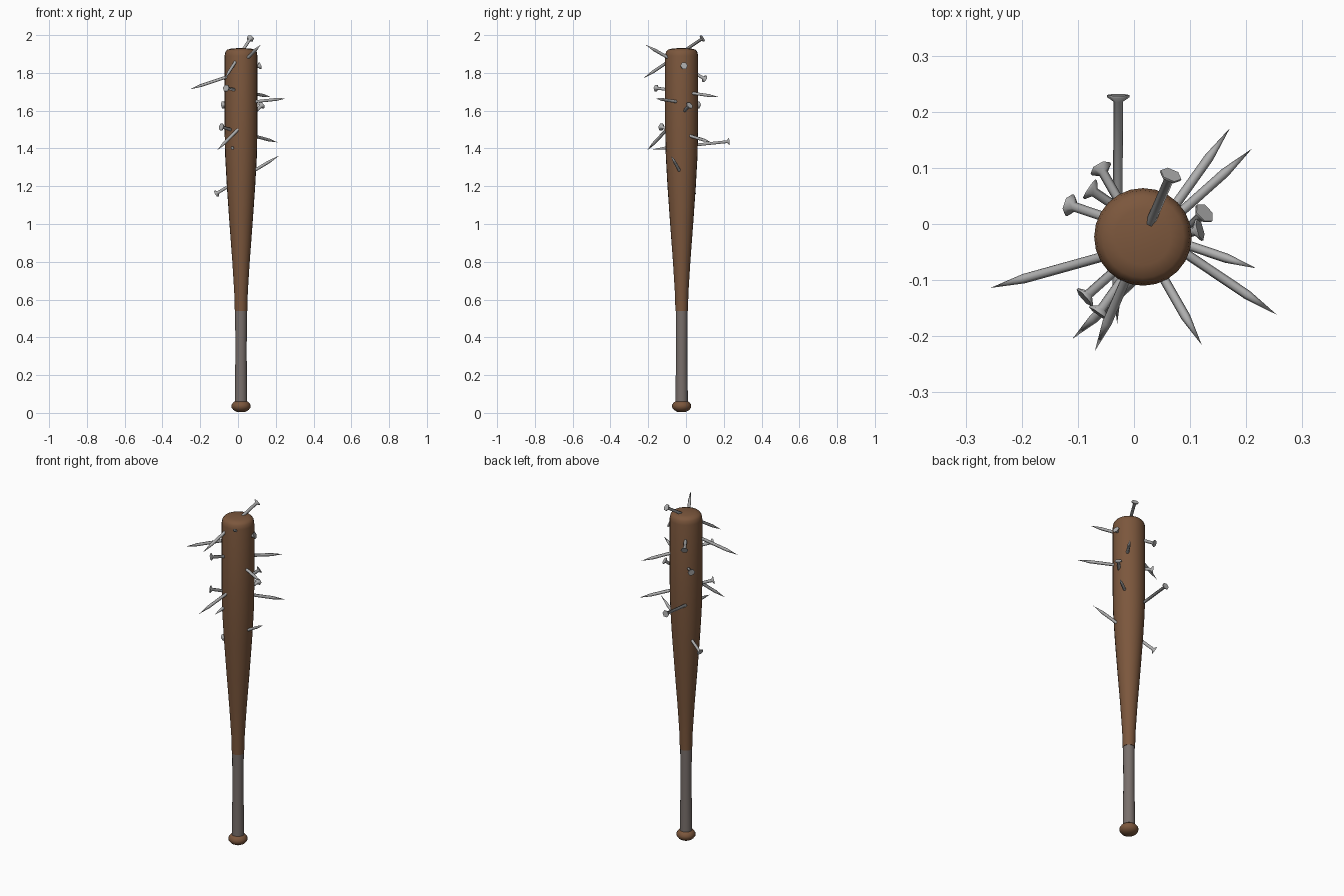
import bpy, bmesh, math
from mathutils import Vector, Matrix

cube = bpy.data.objects.get("Cube")
if cube:
    bpy.data.objects.remove(cube, do_unlink=True)


def material(name, rgb, metallic=0.0):
    m = bpy.data.materials.new(name)
    m.use_nodes = True
    m.diffuse_color = (*rgb, 1)
    m.node_tree.nodes["Principled BSDF"].inputs["Base Color"].default_value = (*rgb, 1)
    return m


wood = material("brown_wood", (0.2, 0.095, 0.046))
wrap = material("grey_grip", (0.19, 0.16, 0.148))
steel = material("nail_steel", (0.43, 0.43, 0.43))


def lathe(name, profile, sides, mat, matrix, smooth_angle):
    """Turn a (radius, height) profile around z; zero radius makes a pole."""
    bm = bmesh.new()
    rings = []
    for r, z in profile:
        count = sides if r > 0 else 1
        rings.append([bm.verts.new((r * math.cos(math.tau * i / sides),
                                    r * math.sin(math.tau * i / sides), z))
                      for i in range(count)])
    for low, high in zip(rings, rings[1:]):
        for i in range(sides):
            j = (i + 1) % sides
            quad = [low[i % len(low)], low[j % len(low)],
                    high[j % len(high)], high[i % len(high)]]
            bm.faces.new(list(dict.fromkeys(quad)))
    bmesh.ops.recalc_face_normals(bm, faces=bm.faces)
    mesh = bpy.data.meshes.new(name)
    bm.to_mesh(mesh)
    bm.free()
    mesh.materials.append(mat)
    obj = bpy.data.objects.new(name, mesh)
    bpy.context.collection.objects.link(obj)
    obj.matrix_world = matrix
    bpy.ops.object.select_all(action='DESELECT')
    obj.select_set(True)
    bpy.context.view_layer.objects.active = obj
    bpy.ops.object.shade_smooth_by_angle(angle=math.radians(smooth_angle))
    return obj


# Bat: knob, wrapped grip and barrel share one axis
axis = Matrix.Translation((0.016, -0.023, 0))
knob = [(0, 0.004), (0.024, 0.006), (0.04, 0.015), (0.05, 0.028),
        (0.05, 0.043), (0.042, 0.055), (0.031, 0.063), (0, 0.063)]
grip = [(0.033, 0.058), (0.032, 0.14), (0.03, 0.3), (0.031, 0.545)]
barrel = [(0, 0.54), (0.033, 0.54), (0.036, 0.64), (0.046, 0.8), (0.061, 1.0),
          (0.075, 1.2), (0.084, 1.36), (0.087, 1.5), (0.087, 1.89),
          (0.083, 1.911), (0.073, 1.923), (0.05, 1.929), (0, 1.932)]
lathe("knob", knob, 24, wood, axis, 45)
lathe("grip", grip, 24, wrap, axis, 45)
lathe("barrel", barrel, 24, wood, axis, 45)

# Nails driven right through the barrel: (head centre, tip)
nails = [
    ((0.066, 0.088, 1.983), (-0.07, -0.227, 1.77)),
    ((-0.028, 0.23, 1.437), (-0.03, -0.178, 1.395)),
    ((0.118, -0.01, 1.838), (-0.256, -0.114, 1.713)),
    ((0.126, 0.02, 1.629), (-0.11, -0.205, 1.39)),
    ((-0.064, -0.16, 1.72), (0.171, 0.171, 1.673)),
    ((-0.089, -0.132, 1.514), (0.21, 0.134, 1.432)),
    ((-0.116, 0.034, 1.16), (0.218, -0.079, 1.362)),
    ((-0.08, 0.063, 1.63), (0.255, -0.162, 1.665)),
    ((-0.06, 0.1, 1.768), (0.121, -0.216, 1.95)),
]
for n, (head, tip) in enumerate(nails, 1):
    head, tip = Vector(head), Vector(tip)
    span = tip - head
    length = span.length
    shape = [(0, 0), (0.02, 0), (0.02, 0.004), (0.0085, 0.012),
             (0.0085, length - 0.065), (0, length)]
    place = Matrix.Translation(head) @ span.to_track_quat('Z', 'Y').to_matrix().to_4x4()
    lathe(f"nail_{n}", shape, 6, steel, place, 62)
